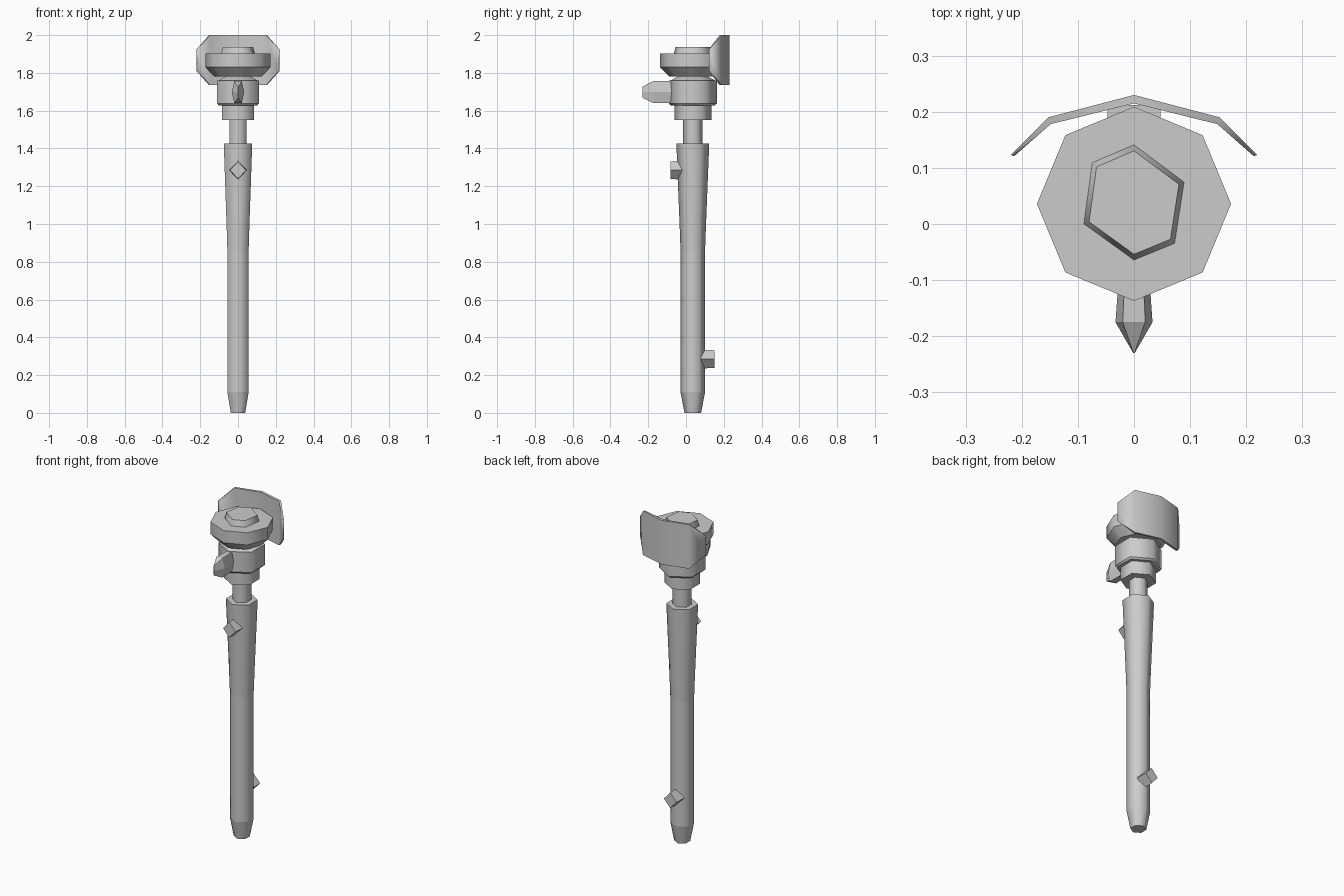
import bpy, bmesh, math

if "Cube" in bpy.data.objects:
    bpy.data.objects.remove(bpy.data.objects["Cube"])

grey = bpy.data.materials.new("light grey")
grey.use_nodes = True
grey.diffuse_color = (0.6, 0.6, 0.6, 1)
bsdf = next(n for n in grey.node_tree.nodes if n.type == "BSDF_PRINCIPLED")
bsdf.inputs["Base Color"].default_value = grey.diffuse_color

AXIS_Y = 0.036


def loft(name, rings, sharp="rings"):
    """Skin a closed solid through rings; sharp edges run along rings, rails or all."""
    bm = bmesh.new()
    loops = [[bm.verts.new(p) for p in ring] for ring in rings]
    n = len(loops[0])
    for a, b in zip(loops, loops[1:]):
        for i in range(n):
            j = (i + 1) % n
            bm.faces.new((a[i], a[j], b[j], b[i]))
    bm.faces.new(loops[0])
    bm.faces.new(loops[-1])
    ring_of = {v: k for k, loop in enumerate(loops) for v in loop}
    for f in bm.faces:
        f.smooth = sharp != "all"
    for e in bm.edges:
        along_ring = ring_of[e.verts[0]] == ring_of[e.verts[1]]
        e.smooth = along_ring != (sharp == "rings")
    bmesh.ops.recalc_face_normals(bm, faces=bm.faces[:])
    mesh = bpy.data.meshes.new(name)
    bm.to_mesh(mesh)
    bm.free()
    mesh.materials.append(grey)
    ob = bpy.data.objects.new(name, mesh)
    bpy.context.collection.objects.link(ob)
    return ob


def turned(name, profile, sides=6):
    """Faceted upright part from (radius, height) pairs, with a corner facing front."""
    angles = [2 * math.pi * i / sides - math.pi / 2 for i in range(sides)]
    return loft(name, [[(r * math.cos(a), AXIS_Y + r * math.sin(a), z)
                        for a in angles] for r, z in profile])


def stud(name, z, y_base, y_tip):
    """Small diamond-shaped peg pointing along y."""
    rings = [[(r, y, z), (0, y, z + r * 1.1), (-r, y, z), (0, y, z - r * 1.1)]
             for r, y in ((0.046, y_base), (0.042, y_tip))]
    return loft(name, rings, "all")


# Shaft, flared grip and neck
turned("tapered_foot", [(0.044, 0), (0.065, 0.11)])
turned("shaft", [(0.065, 0.11), (0.065, 0.86)])
turned("flared_grip", [(0.065, 0.86), (0.070, 1.0), (0.087, 1.425)])
turned("neck_rod", [(0.052, 1.40), (0.052, 1.56)])

# Stepped collar below the head
turned("lower_collar", [(0.098, 1.55), (0.098, 1.63)])
turned("upper_collar", [(0.118, 1.628), (0.127, 1.638), (0.127, 1.76)])
turned("collar_cone", [(0.122, 1.758), (0.07, 1.785)])

# Octagonal head with its uneven six-sided cap
turned("head_disc", [(0.125, 1.78), (0.173, 1.83), (0.173, 1.903)], 8)
cap = [(0, 0.142), (0.09, 0.075), (0.073, -0.035),
       (0, -0.065), (-0.09, 0), (-0.075, 0.11)]
loft("head_cap", [[(x * s, AXIS_Y + (y - AXIS_Y) * s, z) for x, y in cap]
                  for s, z in ((1, 1.90), (0.89, 1.938))])

# Pointed fin at the front of the collar
fin = [(-1, 0.058), (1, 0.058), (1.65, 0), (1, -0.058), (-1, -0.058), (-1.65, 0)]
loft("front_fin", [[(x * w, y, 1.698 + z * h) for x, z in fin]
                   for y, w, h in ((-0.06, 0.015, 1), (-0.175, 0.02, 1),
                                   (-0.23, 0.0008, 0.5))], "all")

# Curved back shield, thick in the middle and thin at the edges
half = [(0.22, 0.123, 0.002, 1.81, 1.925),
        (0.153, 0.19, 0.012, 1.735, 2.0)]
middle = [(0, 0.23, 0.015, 1.735, 2.0)]
columns = [(-c[0], *c[1:]) for c in half] + middle + half[::-1]
loft("back_shield", [[(x, y, lo), (x, y, hi), (x * 0.97, y - t, hi), (x * 0.97, y - t, lo)]
                     for x, y, t, lo, hi in columns], "rails")

# Bracket between head and shield
loft("shield_bracket", [[(-0.047, y, 1.80), (0.047, y, 1.80),
                         (0.047, y, 1.88), (-0.047, y, 1.88)]
                        for y in (0.13, 0.212)], "all")

# Studs on the front of the grip and the back of the shaft
stud("front_stud", 1.285, -0.02, -0.083)
stud("back_stud", 0.285, 0.08, 0.15)
